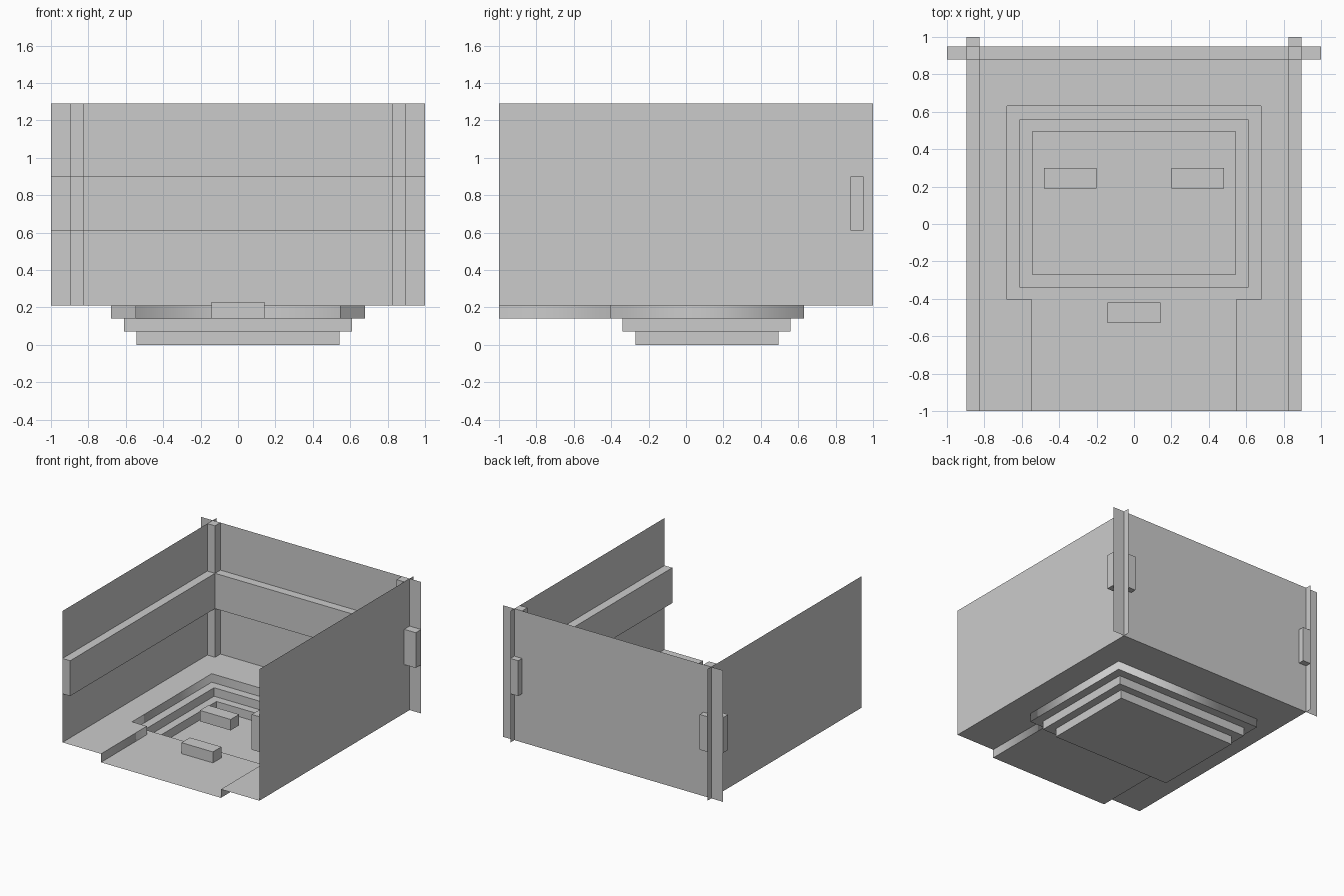
import bpy

if "Cube" in bpy.data.objects:
    bpy.data.objects.remove(bpy.data.objects["Cube"])

BASE, LEDGE, TOP = 0.21, 0.14, 1.29
WX, WY, T = 0.895, 0.95, 0.07   # side wall x, back wall y, timber thickness


def mesh(name, verts, faces, smooth=False):
    me = bpy.data.meshes.new(name)
    me.from_pydata(verts, [], faces)
    me.update()
    ob = bpy.data.objects.new(name, me)
    bpy.context.collection.objects.link(ob)
    for p in me.polygons:
        p.use_smooth = smooth
    return ob


def box(name, x0, x1, y0, y1, z0, z1):
    v = [(x, y, z) for x in (x0, x1) for y in (y0, y1) for z in (z0, z1)]
    f = [(0, 1, 3, 2), (4, 6, 7, 5), (0, 4, 5, 1), (2, 3, 7, 6), (0, 2, 6, 4), (1, 5, 7, 3)]
    return mesh(name, v, f)


# Floor with a keyhole opening, and the smooth riser below its edge
opening = [(-.545, -1), (-.545, -.405), (-.68, -.405), (-.68, .63),
           (.68, .63), (.68, -.405), (.545, -.405), (.545, -1)]
outline = [(-WX, -1)] + opening + [(WX, -1), (WX, WY), (-WX, WY)]
mesh("floor", [(x, y, BASE) for x, y in outline], [tuple(range(len(outline)))])
n = len(opening)
mesh("pit_riser",
     [(x, y, BASE) for x, y in opening] + [(x, y, LEDGE) for x, y in opening],
     [(i, i + 1, n + i + 1, n + i) for i in range(n - 1)], smooth=True)

# Entry channel
mesh("entry_floor", [(-.545, -1, LEDGE), (.545, -1, LEDGE),
                     (.545, -.405, LEDGE), (-.545, -.405, LEDGE)], [(0, 1, 2, 3)])

# Stepped pit: rectangular loops going inward and down (half width, y0, y1, z)
loops = [(.68, -.405, .63, LEDGE), (.61, -.34, .56, LEDGE), (.61, -.34, .56, .07),
         (.542, -.27, .495, .07), (.542, -.27, .495, 0)]
verts, faces = [], []
for k, (w, y0, y1, z) in enumerate(loops):
    verts += [(-w, y0, z), (w, y0, z), (w, y1, z), (-w, y1, z)]
    if k:
        a, b = 4 * k - 4, 4 * k
        faces += [(a + i, a + (i + 1) % 4, b + (i + 1) % 4, b + i) for i in range(4)]
last = len(verts) - 4
faces.append((last, last + 1, last + 2, last + 3))
mesh("pit_steps", verts, faces)

# Thin walls; each runs past the corner
mesh("back_wall", [(-1, WY, BASE), (1, WY, BASE), (1, WY, TOP), (-1, WY, TOP)], [(0, 1, 2, 3)])
box("back_rail", -1, 1, WY - T, WY, .61, .90)
for s, side in ((-1, "left"), (1, "right")):
    x0, x1 = sorted((s * WX, s * (WX - T)))
    mesh(side + "_wall", [(s * WX, -1, BASE), (s * WX, 1, BASE),
                          (s * WX, 1, TOP), (s * WX, -1, TOP)], [(0, 1, 2, 3)])
    box(side + "_rail", x0, x1, -1, 1, .61, .90)
    box(side + "_corner_post", x0, x1, WY - T, WY, BASE, TOP)
    # Blocks inside the pit
    bx0, bx1 = sorted((s * .20, s * .48))
    box(side + "_pit_block", bx0, bx1, .19, .30, .04, .13)

# Block in the entry channel
box("entry_block", -.143, .143, -.53, -.42, LEDGE, .23)
